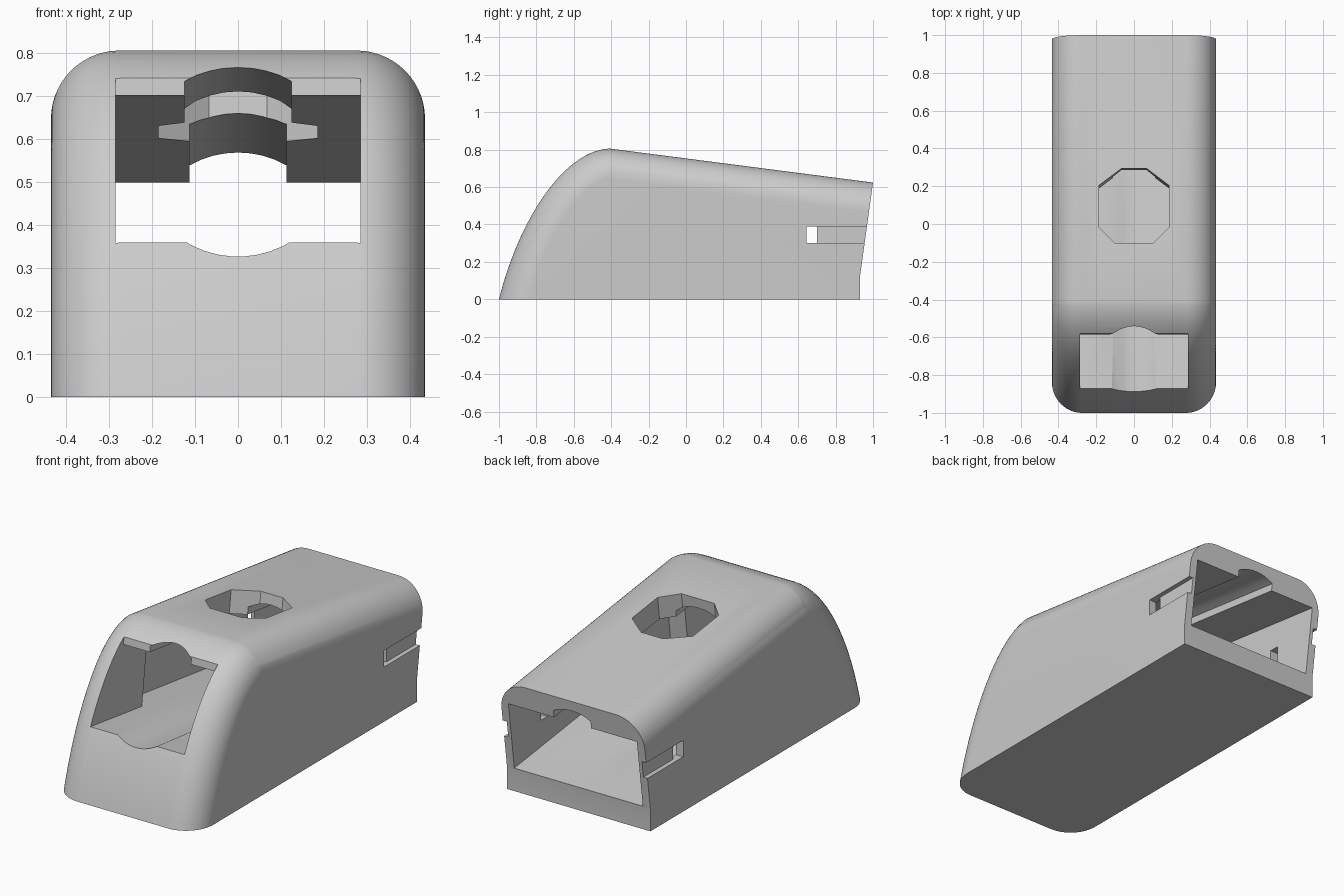
import bpy, bmesh, math
from mathutils import Matrix, Vector

default = bpy.data.objects.get("Cube")
if default:
    bpy.data.objects.remove(default, do_unlink=True)

grey = bpy.data.materials.new("plain_grey")
grey.use_nodes = True
grey.diffuse_color = (0.6, 0.6, 0.6, 1)
grey.node_tree.nodes["Principled BSDF"].inputs["Base Color"].default_value = (0.6, 0.6, 0.6, 1)

SLOPE = 0.129
TILT = Matrix.Rotation(-math.atan(SLOPE), 4, "X")


def loft(name, rings, matrix=Matrix()):
    """Closed solid through equal-length rings of points."""
    bm = bmesh.new()
    loops = [[bm.verts.new(matrix @ Vector(p)) for p in ring] for ring in rings]
    n = len(loops[0])
    for a, b in zip(loops, loops[1:]):
        for i in range(n):
            j = (i + 1) % n
            bm.faces.new((a[i], a[j], b[j], b[i]))
    bm.faces.new(loops[0][::-1])
    bm.faces.new(loops[-1])
    bmesh.ops.recalc_face_normals(bm, faces=bm.faces)
    mesh = bpy.data.meshes.new(name)
    bm.to_mesh(mesh)
    bm.free()
    obj = bpy.data.objects.new(name, mesh)
    bpy.context.collection.objects.link(obj)
    mesh.materials.append(grey)
    return obj


def prism(pts, lo, hi, axis, matrix=Matrix()):
    """Extrude a 2D outline along the x, y or z axis."""
    place = {"x": lambda u, v, w: (w, u, v),
             "y": lambda u, v, w: (u, w, v),
             "z": lambda u, v, w: (u, v, w)}[axis]
    return loft("cutter", [[place(u, v, w) for u, v in pts] for w in (lo, hi)], matrix)


def rect(u0, u1, v0, v1):
    return [(u0, v0), (u1, v0), (u1, v1), (u0, v1)]


def mirrored(half):
    return half + [(-u, v) for u, v in reversed(half)]


def cut(obj, cutter):
    cutter.hide_render = True
    mod = obj.modifiers.new("cut", "BOOLEAN")
    mod.object = cutter
    mod.operation = "DIFFERENCE"
    mod.solver = "EXACT"
    bpy.context.view_layer.objects.active = obj
    bpy.ops.object.modifier_apply(modifier=mod.name)
    bpy.data.objects.remove(cutter, do_unlink=True)


# Side profile: curved nose, then a straight sloping roof
ctrl = [Vector(p) for p in ((-1, 0), (-0.9, 0.4), (-0.67, 0.79), (-0.41, 0.806))]
STEPS = 28
curve = []
for i in range(STEPS + 1):
    t = i / STEPS
    s = 1 - t
    curve.append(ctrl[0] * s**3 + ctrl[1] * 3 * s * s * t + ctrl[2] * 3 * s * t * t + ctrl[3] * t**3)
profile = [curve[0] - Vector((0.075, 0.3))] + curve + [Vector((1.3, 0.806 - SLOPE * 1.71))]

normals = []
for i in range(len(profile)):
    d = profile[min(i + 1, len(profile) - 1)] - profile[max(i - 1, 0)]
    normals.append(Vector((d.y, -d.x)).normalized())

# Body shell: the profile is inset towards each side to round the edges
R, HALF, ARC = 0.16, 0.435, 14
rings = []
for side in (-1, 1):
    part = []
    for k in range(ARC + 1):
        a = math.pi / 2 * k / ARC
        x = HALF - R + R * math.sin(a)
        inset = R * (1 - math.cos(a))
        pts = [p + n * inset for p, n in zip(profile, normals)]
        part.append([(side * x, p.x, p.y) for p in pts] + [(side * x, 1.3, -0.4)])
    rings += part[::-1] if side < 0 else part
body = loft("body_shell", rings)

# Trim flat base and slanted rear end
cut(body, prism(rect(-2, 2, -1, 0), -1, 1, "x"))
cut(body, prism([(0.93, -0.5), (0.93, 0.12), (1.052, 1), (2, 1), (2, -0.5)], -1, 1, "x"))

# Sloping main cavity, narrowing to a front tunnel
FLOOR, CEIL = 0.2444, 0.621
plan = mirrored([(0.285, -1.5), (0.285, -0.46), (0.39, -0.46), (0.39, 1.5)])
cut(body, prism(plan, FLOOR, CEIL, "z", TILT))

# Front window, open upwards through the nose
cut(body, prism(rect(-0.285, 0.285, -1.5, -0.671), 0.5, 1.1, "z", TILT))


def arch(half, radius, top):
    """Slot outline with an arched top."""
    a0 = math.asin(half / radius)
    arc = [(radius * math.sin(a0 * (1 - k / 4)), top - radius + radius * math.cos(a0 * (1 - k / 4)))
           for k in range(9)]
    return [(-half, 0.5), (half, 0.5)] + arc


# Arched channel along the ceiling, a little wider at the front
cut(body, prism(arch(0.125, 0.226, 0.691), -1.5, -0.05, "y", TILT))
cut(body, prism(arch(0.1125, 0.226, 0.691), -0.1, 1.5, "y", TILT))

# Shallow round groove in the floor that fades out to the rear
arc = [(0.226 * math.sin(a), -0.226 * math.cos(a))
       for a in [math.radians(-60 + 8 * k) for k in range(16)]]
groove = [[(u, y, v + 0.226 + h) for u, v in arc] for y, h in ((-1.3, FLOOR - 0.041), (0.9, FLOOR))]
cut(body, loft("cutter", groove, TILT))

# Eight-sided opening in the roof
octagon = mirrored([(0.1, -0.2), (0.185, -0.115), (0.185, 0.11), (0.067, 0.2)])
cut(body, prism([(u, v) for u, v in octagon], 0.55, 1, "z", TILT @ Matrix.Translation((0, 0, 0))))

# Side slots: shallow recess open to the rear, with a through hole
for side in (-1, 1):
    lo, mid, hi = sorted((side * 0.33, side * 0.41, side * 0.5))
    recess = (mid, hi) if side > 0 else (lo, mid)
    cut(body, prism(rect(0.645, 1.2, 0.3, 0.39), *recess, "x"))
    cut(body, prism(rect(0.645, 0.7, 0.3, 0.39), lo, hi, "x"))

# Smooth curves, crisp edges
bpy.ops.object.select_all(action="DESELECT")
body.select_set(True)
bpy.context.view_layer.objects.active = body
bpy.ops.object.shade_smooth_by_angle(angle=math.radians(30))
